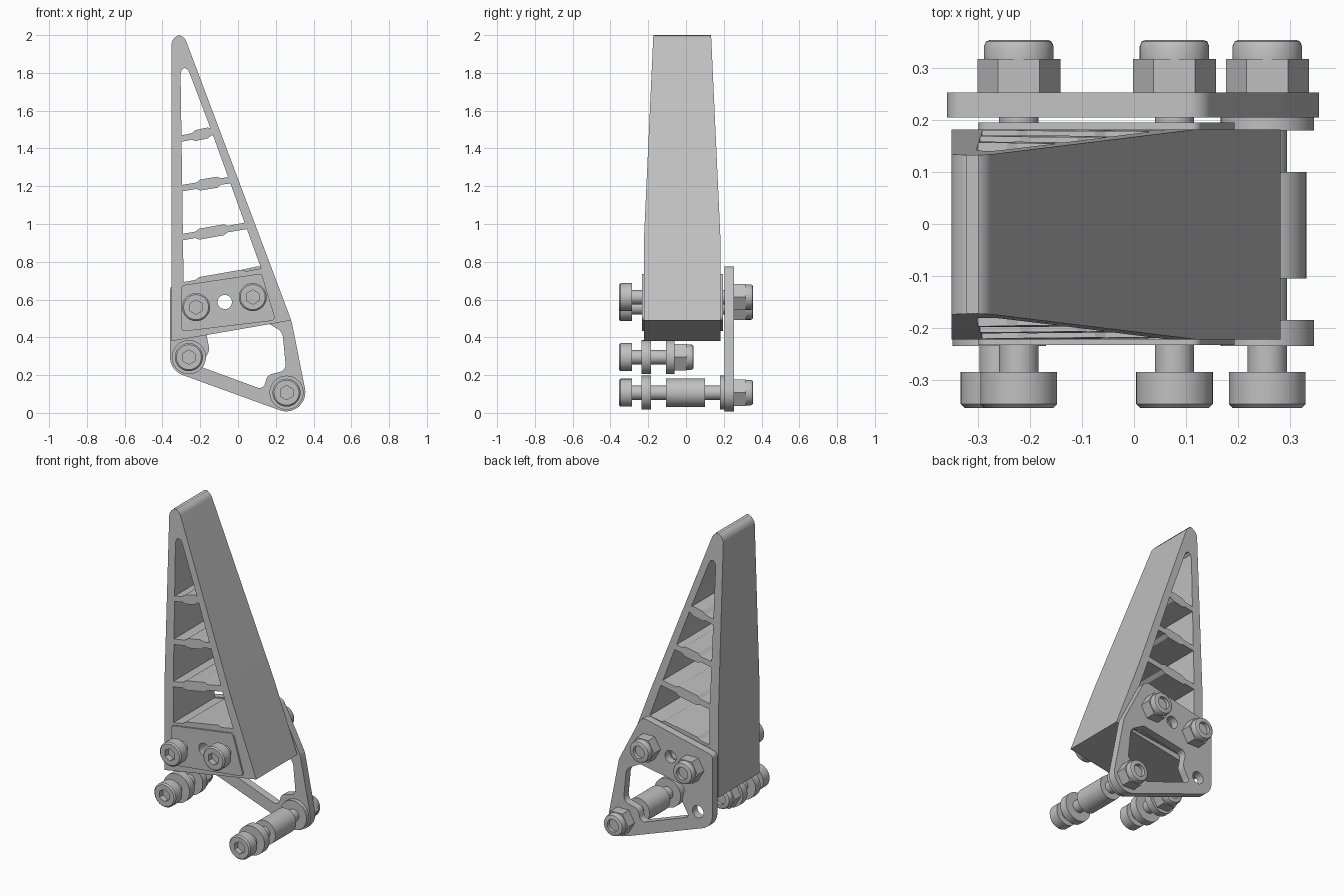
import bpy, bmesh, math
from mathutils import Vector

cube = bpy.data.objects.get("Cube")
if cube:
    bpy.data.objects.remove(cube, do_unlink=True)

grey = bpy.data.materials.new("plain grey")
grey.use_nodes = True
COLOUR = (0.53, 0.53, 0.53, 1)
grey.diffuse_color = COLOUR
grey.node_tree.nodes["Principled BSDF"].inputs["Base Color"].default_value = COLOUR
parts = []


def finish(name, bm):
    bmesh.ops.remove_doubles(bm, verts=bm.verts, dist=1e-5)
    bmesh.ops.recalc_face_normals(bm, faces=bm.faces)
    mesh = bpy.data.meshes.new(name)
    bm.to_mesh(mesh)
    bm.free()
    mesh.materials.append(grey)
    ob = bpy.data.objects.new(name, mesh)
    bpy.context.collection.objects.link(ob)
    parts.append(ob)


def rounded(corners, steps=8):
    """Fillet each (x, z, radius) corner with an arc."""
    out = []
    for i, (x, z, r) in enumerate(corners):
        p = Vector((x, z))
        if not r:
            out.append(p)
            continue
        a = (Vector(corners[i - 1][:2]) - p).normalized()
        b = (Vector(corners[(i + 1) % len(corners)][:2]) - p).normalized()
        half = a.angle(b) / 2
        centre = p + (a + b).normalized() * (r / math.sin(half))
        start = p + a * (r / math.tan(half)) - centre
        end = p + b * (r / math.tan(half)) - centre
        for k in range(steps + 1):
            t = k / steps
            out.append(centre + start.lerp(end, t).normalized() * r)
    return out


def circle(x, z, r, n=32):
    return [(x + r * math.cos(math.tau * k / n), z + r * math.sin(math.tau * k / n))
            for k in range(n)]


def prism(loops, y0, y1):
    """Fill an outline with holes and extrude it along y."""
    curve = bpy.data.curves.new("outline", 'CURVE')
    curve.dimensions = '2D'
    curve.fill_mode = 'BOTH'
    curve.extrude = (y1 - y0) / 2
    for loop in loops:
        spline = curve.splines.new('POLY')
        spline.points.add(len(loop) - 1)
        for point, (x, z) in zip(spline.points, loop):
            point.co = (x, z, 0, 1)
        spline.use_cyclic_u = True
    ob = bpy.data.objects.new("outline", curve)
    bpy.context.collection.objects.link(ob)
    graph = bpy.context.evaluated_depsgraph_get()
    mesh = bpy.data.meshes.new_from_object(ob.evaluated_get(graph))
    bm = bmesh.new()
    bm.from_mesh(mesh)
    bpy.data.objects.remove(ob)
    bpy.data.curves.remove(curve)
    bpy.data.meshes.remove(mesh)
    for v in bm.verts:
        x, z, d = v.co
        v.co = (x, (y0 + y1) / 2 - d, z)
    bmesh.ops.remove_doubles(bm, verts=bm.verts, dist=1e-5)
    return bm


ROUND, HEX, HEX_UP = range(3)


def turned(name, x, z, profile, n=48):
    """Turn (y, radius, kind) rings about a y axis; hex rings have six sides."""
    bm = bmesh.new()
    rings = []
    for y, r, *kind in profile:
        kind = kind[0] if kind else ROUND
        ring = []
        for k in range(n):
            a = math.tau * k / n
            s = r
            if kind:
                turn = a + (math.pi / 6 if kind == HEX_UP else 0)
                s = r * math.cos(math.pi / 6) / math.cos((turn + 1e-9) % (math.pi / 3) - math.pi / 6)
            ring.append(bm.verts.new((x + s * math.cos(a), y, z + s * math.sin(a))))
        rings.append(ring)
    if profile[0][1] > 0:
        rings.append(rings[0])
    for p, q in zip(rings, rings[1:]):
        for k in range(n):
            j = (k + 1) % n
            bm.faces.new((p[k], p[j], q[j], q[k]))
    bmesh.ops.dissolve_degenerate(bm, edges=bm.edges, dist=1e-6)
    finish(name, bm)


# Finger windows, separated by ribs with a thicker middle
def inner_left(z):
    return -0.288 - (z - 0.69) * 0.0145


def inner_right(z):
    return 0.124 - (z - 0.76) * 0.361


def rib_edge(rib, side):
    zl, zr, b0, b1 = rib
    xl, xr = inner_left(zl), inner_right(zr)

    def at(x, h):
        return (x, zl + (zr - zl) * (x - xl) / (xr - xl) + side * h)
    zl_edge, zr_edge = zl + side * 0.017, zr + side * 0.017
    return [(inner_left(zl_edge), zl_edge), at(b0 - 0.01, 0.017), at(b0 + 0.01, 0.029),
            at(b1 - 0.01, 0.029), at(b1 + 0.01, 0.017), (inner_right(zr_edge), zr_edge)]


ribs = [(0.676, 0.748, -0.215, 0.03), (0.931, 0.99, -0.215, -0.065),
        (1.19, 1.232, -0.21, -0.10), (1.452, 1.487, -0.235, -0.15)]
windows = [rib_edge(low, 1) + rib_edge(high, -1)[::-1] for low, high in zip(ribs, ribs[1:])]
tip = [(-0.257, 1.80), (-0.268, 1.82), (-0.285, 1.826), (-0.299, 1.815), (-0.304, 1.79)]
windows.append(rib_edge(ribs[-1], 1) + tip)

# Tapered finger
PIN_HOLE = circle(-0.07, 0.587, 0.038)
outline = rounded([(-0.352, 0.38, 0), (0.282, 0.49, 0), (-0.286, 2.052, 0.052), (-0.352, 2.052, 0.052)])
# keep the rounded tip at the full height
top = max(p[1] for p in outline)
outline = [(x, z if z < 1 else z + 2.0 - top) for x, z in outline]
bm = prism([outline, PIN_HOLE] + windows, -0.2225, 0.1825)
BEND = 0.92
bmesh.ops.bisect_plane(bm, geom=bm.verts[:] + bm.edges[:] + bm.faces[:],
                       plane_co=(0, 0, BEND), plane_no=(0, 0, 1))
for v in bm.verts:
    if v.co.z > BEND:
        v.co.y = -0.02 + (v.co.y + 0.02) * (1 - 0.245 * (v.co.z - BEND) / (2 - BEND))
finish("finger", bm)

# Thin pads on both sides of the finger base
pad = rounded([(-0.30, 0.43, 0.02), (0.20, 0.49, 0.02), (0.125, 0.738, 0.02), (-0.30, 0.675, 0.02)])
for name, y0, y1 in (("front_pad", -0.233, -0.2225), ("back_pad", 0.1825, 0.196)):
    finish(name, prism([pad, PIN_HOLE], y0, y1))

# Back plate with a cut-out
plate = rounded([(-0.36, 0.225, 0.1), (0.389, -0.047, 0.1), (0.285, 0.48, 0.1),
                 (0.13, 0.782, 0.045), (-0.36, 0.672, 0.03)])
cutout = rounded([(-0.20, 0.245, 0.02), (0.135, 0.122, 0.03), (0.155, 0.20, 0.04),
                  (0.255, 0.225, 0.04), (0.235, 0.43, 0.06), (0.14, 0.485, 0.04),
                  (-0.17, 0.43, 0.03), (-0.15, 0.33, 0.06)])
finish("back_plate", prism([plate, cutout, PIN_HOLE, circle(-0.26, 0.295, 0.038)], 0.205, 0.253))


# Socket screws with lock nuts
def screw_and_nut(name, x, z, nut_y, height):
    end = nut_y + height + 0.015
    turned(name + "_screw", x, z, [
        (-0.32, 0), (-0.32, 0.038, HEX_UP), (-0.355, 0.038, HEX_UP), (-0.355, 0.066),
        (-0.347, 0.074), (-0.285, 0.074), (-0.285, 0.038), (end, 0.038), (end, 0)])
    hex_end, cap_end = nut_y + height, nut_y + height + 0.037
    turned(name + "_nut", x, z, [
        (nut_y, 0.038), (nut_y, 0.08, HEX), (hex_end, 0.08, HEX), (hex_end, 0.067),
        (cap_end - 0.012, 0.067), (cap_end - 0.003, 0.063), (cap_end, 0.055), (cap_end, 0.038)])


def sleeve(name, x, z, r, y0, y1):
    turned(name, x, z, [(y0, 0.038), (y0, r), (y1, r), (y1, 0.038)])


screw_and_nut("base_left", 0.078, 0.613, 0.253, 0.065)
screw_and_nut("base_right", -0.222, 0.56, 0.253, 0.065)
screw_and_nut("lower_left", 0.257, 0.107, 0.253, 0.065)
screw_and_nut("lower_right", -0.26, 0.295, -0.06, 0.063)

# Washers and spacer on the lower screws
sleeve("lower_left_front_washer", 0.257, 0.107, 0.09, -0.235, -0.185)
sleeve("lower_left_spacer", 0.257, 0.107, 0.075, -0.105, 0.10)
sleeve("lower_left_back_washer", 0.257, 0.107, 0.09, 0.18, 0.205)
sleeve("lower_right_front_washer", -0.26, 0.295, 0.09, -0.235, -0.185)
sleeve("lower_right_back_washer", -0.26, 0.295, 0.09, -0.105, -0.06)

# Smooth round sides, keep edges sharp
bpy.ops.object.select_all(action='DESELECT')
for ob in parts:
    ob.select_set(True)
bpy.context.view_layer.objects.active = parts[0]
bpy.ops.object.shade_smooth_by_angle(angle=math.radians(25))
